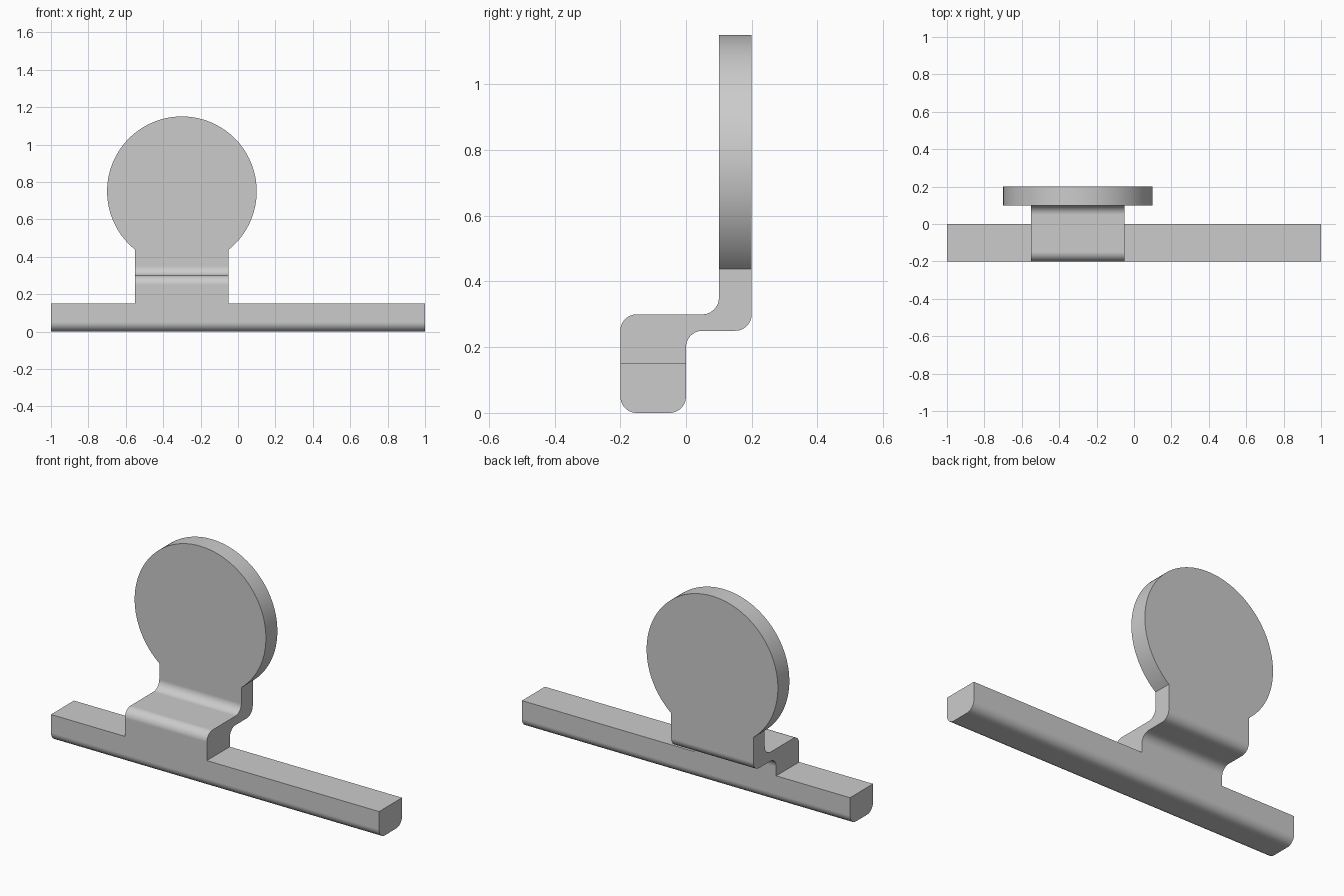
import bpy
import bmesh
from math import cos, sin, asin, pi, radians
from mathutils import Vector

cube = bpy.data.objects.get("Cube")
if cube:
    bpy.data.objects.remove(cube, do_unlink=True)

grey = bpy.data.materials.new("plain grey")
grey.use_nodes = True
grey.diffuse_color = (0.6, 0.6, 0.6, 1)
grey.node_tree.nodes["Principled BSDF"].inputs["Base Color"].default_value = (0.6, 0.6, 0.6, 1)


def rounded(corners, steps=12):
    """Outline from (a, b, radius) corners, each right angle filleted."""
    points = []
    for i, (a, b, r) in enumerate(corners):
        p = Vector((a, b))
        if not r:
            points.append(p)
            continue
        before = (Vector(corners[i - 1][:2]) - p).normalized()
        after = (Vector(corners[(i + 1) % len(corners)][:2]) - p).normalized()
        centre = p + (before + after) * r
        for k in range(steps + 1):
            t = k / steps * pi / 2
            points.append(centre - after * r * cos(t) - before * r * sin(t))
    return points


def extrude(name, points, direction):
    """Solid swept from a closed outline of 3D points."""
    bm = bmesh.new()
    face = bm.faces.new([bm.verts.new(p) for p in points])
    swept = bmesh.ops.extrude_face_region(bm, geom=[face])["geom"]
    bmesh.ops.translate(bm, vec=direction,
                        verts=[v for v in swept if isinstance(v, bmesh.types.BMVert)])
    bmesh.ops.recalc_face_normals(bm, faces=bm.faces)
    mesh = bpy.data.meshes.new(name)
    bm.to_mesh(mesh)
    bm.free()
    mesh.materials.append(grey)
    obj = bpy.data.objects.new(name, mesh)
    bpy.context.collection.objects.link(obj)
    return obj


# Stepped side section: base bar, offset ledge and upright plate
R = 0.05
section = rounded([
    (-0.2, 0, R), (0, 0, R), (0, 0.25, R), (0.2, 0.25, R),
    (0.2, 1.2, 0), (0.1, 1.2, 0), (0.1, 0.3, R), (-0.2, 0.3, R),
])
bracket = extrude("disc_bracket", [(-1, y, z) for y, z in section], (2, 0, 0))

# Front silhouette: long bar, narrow neck and round head
mid, half_neck, head_z, head_r = -0.3, 0.25, 0.75, 0.4
start = -pi / 2 + asin(half_neck / head_r)
sweep = 2 * pi - 2 * asin(half_neck / head_r)
outline = [(-1.1, -0.1), (1.1, -0.1), (1.1, 0.15), (mid + half_neck, 0.15)]
for k in range(97):
    t = start + sweep * k / 96
    outline.append((mid + head_r * cos(t), head_z + head_r * sin(t)))
outline += [(mid - half_neck, 0.15), (-1.1, 0.15)]
cutter = extrude("silhouette_cutter", [(x, -0.5, z) for x, z in outline], (0, 1, 0))
cutter.hide_render = True

# Trim the section to the silhouette
bpy.ops.object.select_all(action="DESELECT")
bpy.context.view_layer.objects.active = bracket
bracket.select_set(True)
trim = bracket.modifiers.new("trim", "BOOLEAN")
trim.operation = "INTERSECT"
trim.solver = "EXACT"
trim.object = cutter
bpy.ops.object.modifier_apply(modifier=trim.name)
bpy.data.objects.remove(cutter, do_unlink=True)

# Smooth fillets and rim, crisp edges and flat faces
bpy.ops.object.shade_smooth_by_angle(angle=radians(30))
weighted = bracket.modifiers.new("flat faces", "WEIGHTED_NORMAL")
weighted.keep_sharp = True
